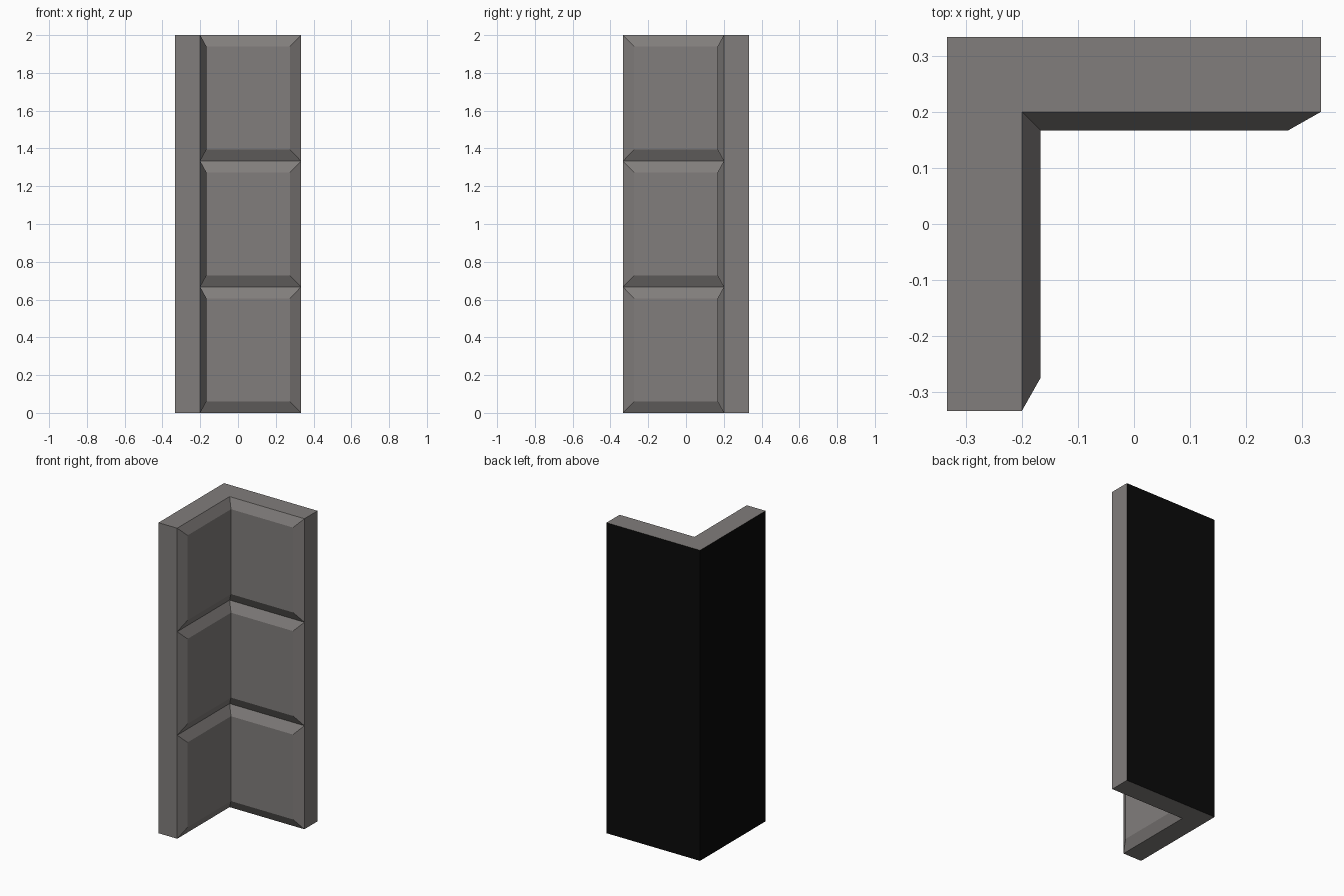
import bpy, bmesh

if "Cube" in bpy.data.objects:
    bpy.data.objects.remove(bpy.data.objects["Cube"])

H, TIERS = 2.0, 3
E = 1 / 3          # half width of the plan
W = 0.2            # inner wall line
F = 0.167          # raised panel face
C = 0.275          # end of the raised face
BEV = 0.06         # vertical bevel of each panel


def material(name, rgb):
    m = bpy.data.materials.new(name)
    m.diffuse_color = (*rgb, 1)
    m.use_nodes = True
    m.node_tree.nodes["Principled BSDF"].inputs["Base Color"].default_value = m.diffuse_color
    return m


bm = bmesh.new()


def ring(points, z):
    return [bm.verts.new((x, y, z)) for x, y in points]


outer = [(-E, -E), (-E, E), (E, E)]
inner = [(-W, -E), (-W, W), (E, W)]
raised = [(-F, -C), (-F, F), (C, F)]

# Outer corner walls and the inner tier lines
bot, top = ring(outer, 0), ring(outer, H)
lines = [ring(inner, H * i / TIERS) for i in range(TIERS + 1)]
for i in range(2):
    f = bm.faces.new((bot[i], bot[i + 1], top[i + 1], top[i]))
    f.material_index = 1

# Top and bottom, mitred at the corner
for o, n in ((bot, lines[0]), (top, lines[-1])):
    for i in range(2):
        bm.faces.new((o[i], o[i + 1], n[i + 1], n[i]))

# Flat wall ends
for i in (0, 2):
    bm.faces.new([bot[i]] + [r[i] for r in lines] + [top[i]])

# Bevelled raised panels, folded round the inside corner
for k in range(TIERS):
    a, d = lines[k], lines[k + 1]
    b = ring(raised, H * k / TIERS + BEV)
    c = ring(raised, H * (k + 1) / TIERS - BEV)
    for lo, hi in ((a, b), (b, c), (c, d)):
        for i in range(2):
            bm.faces.new((lo[i], lo[i + 1], hi[i + 1], hi[i]))
    for i in (0, 2):
        bm.faces.new((a[i], b[i], c[i], d[i]))

bmesh.ops.recalc_face_normals(bm, faces=bm.faces[:])
mesh = bpy.data.meshes.new("corner_wall")
bm.to_mesh(mesh)
bm.free()
mesh.materials.append(material("warm grey stone", (0.22, 0.206, 0.2)))
mesh.materials.append(material("black backing", (0.003, 0.003, 0.003)))
bpy.context.collection.objects.link(bpy.data.objects.new("corner_wall", mesh))
